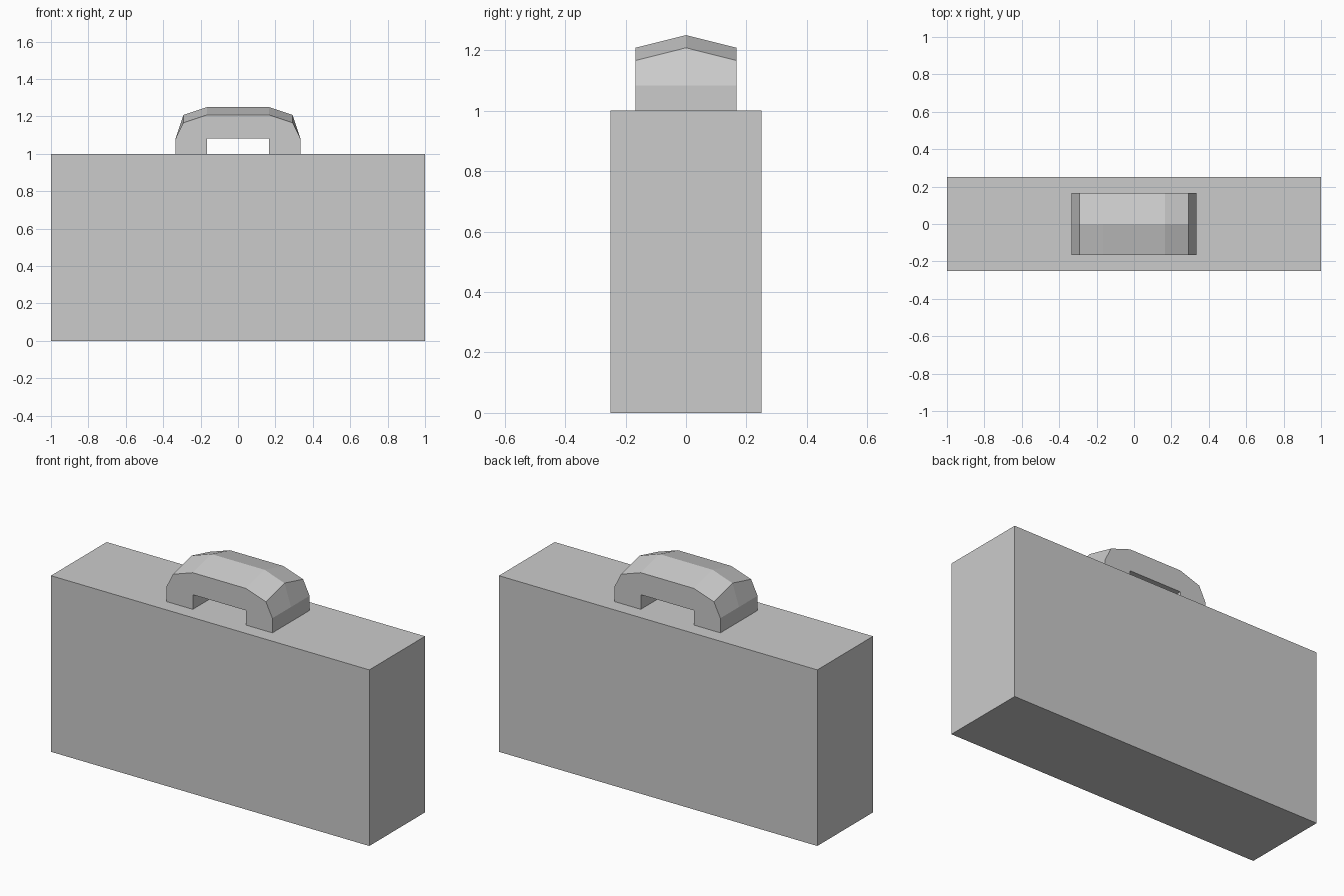
import bpy, bmesh

if "Cube" in bpy.data.objects:
    bpy.data.objects.remove(bpy.data.objects["Cube"])


def make_object(name, bm):
    bmesh.ops.recalc_face_normals(bm, faces=bm.faces)
    mesh = bpy.data.meshes.new(name)
    bm.to_mesh(mesh)
    bm.free()
    obj = bpy.data.objects.new(name, mesh)
    bpy.context.collection.objects.link(obj)
    return obj


# Case body: a plain box standing on the ground
bm = bmesh.new()
bmesh.ops.create_cube(bm, size=1)
for v in bm.verts:
    v.co = (v.co.x * 2, v.co.y * 0.5, v.co.z + 0.5)
make_object("case_body", bm)

# Handle: half arch profile as (x, z, drop of z towards the sides)
half = [(0.167, 1.083, 0), (0.167, 1.0, 0), (0.333, 1.0, 0),
        (0.333, 1.083, 0), (0.292, 1.208, 0.042), (0.167, 1.25, 0.042)]
profile = half + [(-x, z, d) for x, z, d in reversed(half)]

# Three copies of the profile across the depth give the central ridge
bm = bmesh.new()
rings = [[bm.verts.new((x, y, z - (d if y else 0))) for x, z, d in profile]
         for y in (-0.167, 0, 0.167)]
n = len(profile)
for a, b in zip(rings, rings[1:]):
    for i in range(n):
        j = (i + 1) % n
        bm.faces.new((a[i], a[j], b[j], b[i]))

# Flat front and back faces of the handle
bm.faces.new(rings[0])
bm.faces.new(rings[-1])
make_object("handle", bm)
